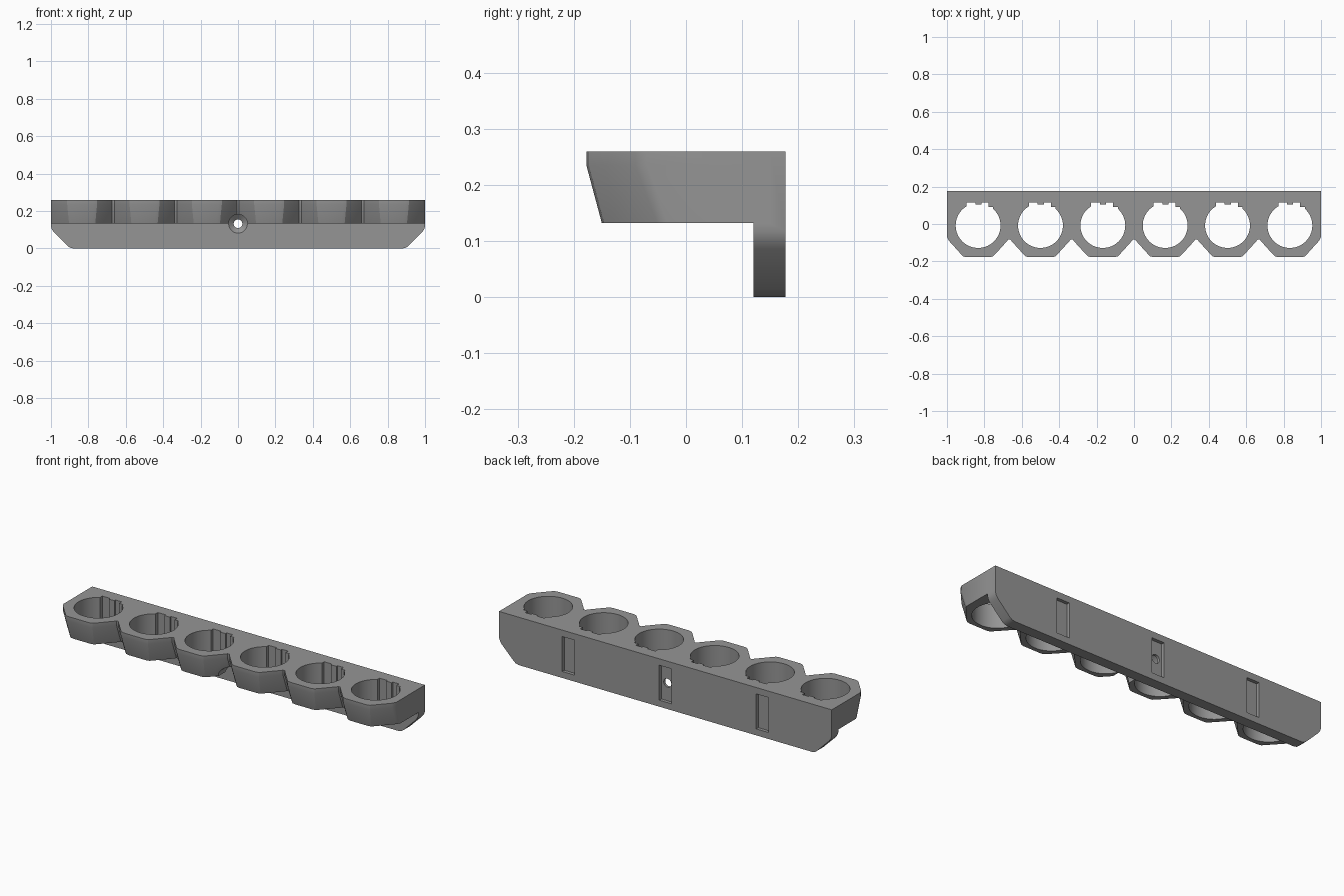
import bpy, bmesh, math

if "Cube" in bpy.data.objects:
    bpy.data.objects.remove(bpy.data.objects["Cube"])

PITCH = 1 / 3
CENTRES = [(-2.5 + i) * PITCH for i in range(6)]
HOLE_Y, HOLE_R = -0.008, 0.12
BACK, TOP, SHELF_Z = 0.177, 0.26, 0.132

grey = bpy.data.materials.new("grey plastic")
grey.diffuse_color = (0.3, 0.3, 0.3, 1)
grey.use_nodes = True
grey.node_tree.nodes["Principled BSDF"].inputs["Base Color"].default_value = grey.diffuse_color


def loft(name, rings):
    """Solid from matching closed rings of 3D points."""
    bm = bmesh.new()
    vs = [[bm.verts.new(p) for p in ring] for ring in rings]
    n = len(vs[0])
    for a, b in zip(vs, vs[1:]):
        for i in range(n):
            j = (i + 1) % n
            bm.faces.new((a[i], a[j], b[j], b[i]))
    bm.faces.new(vs[0][::-1])
    bm.faces.new(vs[-1])
    bmesh.ops.recalc_face_normals(bm, faces=bm.faces)
    me = bpy.data.meshes.new(name)
    bm.to_mesh(me)
    bm.free()
    ob = bpy.data.objects.new(name, me)
    bpy.context.collection.objects.link(ob)
    me.materials.append(grey)
    return ob


def combine(target, other, operation):
    bpy.context.view_layer.objects.active = target
    mod = target.modifiers.new(operation, 'BOOLEAN')
    mod.operation, mod.object, mod.solver = operation, other, 'EXACT'
    bpy.ops.object.modifier_apply(modifier=mod.name)
    bpy.data.objects.remove(other)


def scallops(half, end):
    """Plan outline with six lobes along the front."""
    pts = [(-1, end)]
    for i, cx in enumerate(CENTRES):
        pts += [(cx - x, y) for x, y in half]
        pts += [(cx + x, y) for x, y in half[::-1]]
        if i < 5:
            pts += [(cx + PITCH / 2 - 0.006, half[0][1] + 0.008),
                    (cx + PITCH / 2 + 0.006, half[0][1] + 0.008)]
    return pts + [(1, end), (1, 0.15), (-1, 0.15)]


# Tool shelf: lobes lean inward below a short upright rim
upper = scallops([(0.156, -0.09), (0.09, -0.163), (0.08, -0.173), (0.062, -0.1775)], -0.07)
lower = scallops([(0.156, -0.052), (0.08, -0.136), (0.07, -0.146), (0.052, -0.15)], -0.032)
rack = loft("tool_rack", [[(x, y, z) for x, y in o] for o, z in
                          ((lower, SHELF_Z), (upper, 0.235), (upper, TOP))])

# Back plate with cut lower corners
side = [(1, TOP), (1, 0.117), (0.994, 0.1), (0.984, 0.086),
        (0.912, 0.014), (0.899, 0.004), (0.88, 0)]
plate = side + [(-x, z) for x, z in side[::-1]]
back = loft("back_plate", [[(x, y, z) for x, z in plate] for y in (0.12, BACK)])
combine(rack, back, 'UNION')

# Round holders with stepped grooves at the rear
grooves = [(0.08, 0.1), (0.055, 0.1), (0.055, 0.122), (0.018, 0.122), (0.018, 0.112),
           (-0.015, 0.112), (-0.015, 0.122), (-0.062, 0.122)]
a0, a1 = math.acos(-0.062 / HOLE_R), 2 * math.pi + math.acos(0.08 / HOLE_R)
arc = [(HOLE_R * math.cos(a), HOLE_R * math.sin(a))
       for a in (a0 + (a1 - a0) * i / 56 for i in range(57))]
for cx in CENTRES:
    ring = [(cx + x, HOLE_Y + y) for x, y in arc + grooves]
    combine(rack, loft("holder_cutter", [[(x, y, z) for x, y in ring] for z in (0.05, 0.4)]),
            'DIFFERENCE')

# Hanging pockets in the back
for cx in (-0.583, 0, 0.583):
    rect = [(cx - 0.037, 0.035), (cx + 0.037, 0.035), (cx + 0.037, 0.225), (cx - 0.037, 0.225)]
    combine(rack, loft("pocket_cutter", [[(x, y, z) for x, z in rect] for y in (0.159, 0.3)]),
            'DIFFERENCE')

# Countersunk screw hole through the middle
steps = [(-0.3, 0.05), (0.122, 0.05), (0.145, 0.023), (0.3, 0.023)]
rings = [[(r * math.cos(t), y, SHELF_Z + r * math.sin(t))
          for t in (2 * math.pi * (i + 0.5) / 40 for i in range(40))] for y, r in steps]
combine(rack, loft("screw_cutter", rings), 'DIFFERENCE')

# Smooth the curved walls, keep edges crisp
bpy.ops.object.select_all(action='DESELECT')
rack.select_set(True)
bpy.context.view_layer.objects.active = rack
bpy.ops.object.shade_smooth_by_angle(angle=math.radians(30))
